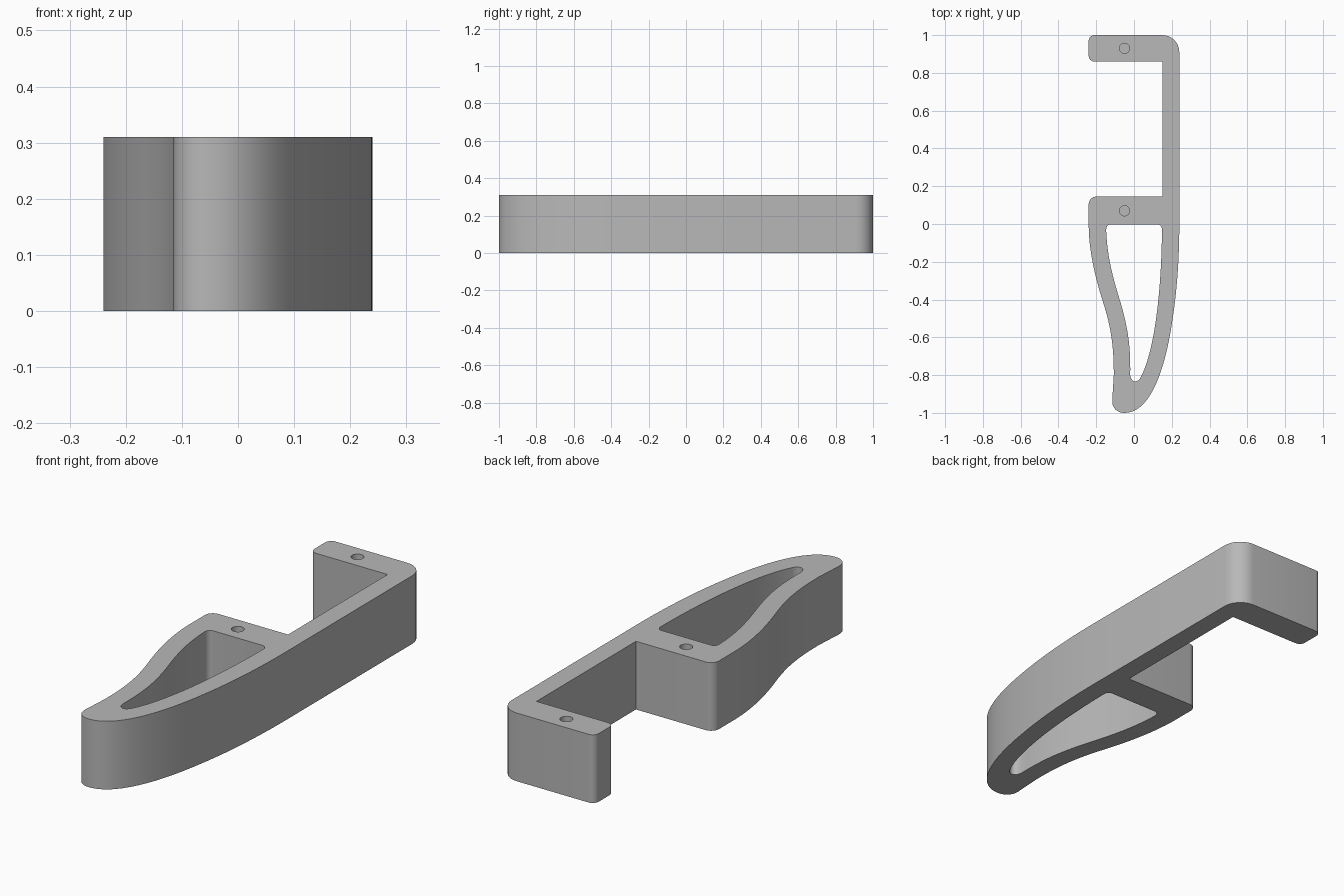
import bpy, bmesh, math
from mathutils import Vector
from mathutils.geometry import interpolate_bezier

if "Cube" in bpy.data.objects:
    bpy.data.objects.remove(bpy.data.objects["Cube"], do_unlink=True)

HEIGHT = 0.31

grey = bpy.data.materials.new("plain grey")
grey.use_nodes = True
colour = (0.48, 0.48, 0.48, 1)
grey.diffuse_color = colour
grey.node_tree.nodes["Principled BSDF"].inputs["Base Color"].default_value = colour


def bez(a, b, c, d, n=14):
    return [p.to_2d() for p in interpolate_bezier(*(Vector((*q, 0)) for q in (a, b, c, d)), n)]


def arc(x, y, r, start, end, n=8):
    angles = [math.radians(start + (end - start) * i / n) for i in range(n + 1)]
    return [Vector((x + r * math.cos(t), y + r * math.sin(t))) for t in angles]


def add_loop(bm, points):
    """Closed edge loop, skipping repeated points."""
    kept = []
    for p in points:
        if not kept or (p - kept[-1]).length > 1e-4:
            kept.append(p)
    if (kept[0] - kept[-1]).length < 1e-4:
        kept.pop()
    verts = [bm.verts.new((p.x, p.y, 0)) for p in kept]
    return [bm.edges.new((v, verts[i - 1])) for i, v in enumerate(verts)]


# Outer outline: upper arm, spine, lower lug and tapered handle
outline = (
    arc(0.15, 0.91, 0.09, 0, 90)
    + arc(-0.21, 0.97, 0.03, 90, 180)
    + arc(-0.21, 0.89, 0.03, 180, 270)
    + [Vector((0.15, 0.86)), Vector((0.15, 0.145))]
    + arc(-0.2, 0.105, 0.04, 90, 180)
    + bez((-0.24, 0), (-0.24, -0.15), (-0.2, -0.3), (-0.165, -0.41))
    + bez((-0.165, -0.41), (-0.12, -0.55), (-0.107, -0.65), (-0.107, -0.8))
    + bez((-0.115, -0.93), (-0.118, -0.975), (-0.09, -1), (-0.05, -1))
    + bez((-0.05, -1), (0.09, -1), (0.165, -0.76), (0.2, -0.53), 22)
    + bez((0.2, -0.53), (0.227, -0.37), (0.24, -0.18), (0.24, 0))
)

# Teardrop window inside the handle
window = (
    arc(0.123, -0.027, 0.025, 0, 90)
    + arc(-0.122, -0.027, 0.025, 90, 180)
    + bez((-0.147, -0.04), (-0.14, -0.2), (-0.1, -0.32), (-0.07, -0.42))
    + bez((-0.07, -0.42), (-0.03, -0.56), (-0.018, -0.65), (-0.02, -0.8))
    + bez((-0.02, -0.8), (-0.015, -0.84), (0.02, -0.845), (0.036, -0.81))
    + bez((0.036, -0.81), (0.11, -0.67), (0.145, -0.35), (0.148, -0.04), 22)
)

# Bracket body: filled profile extruded upward
bm = bmesh.new()
edges = add_loop(bm, outline) + add_loop(bm, window)
bmesh.ops.triangle_fill(bm, use_beauty=True, use_dissolve=False, edges=edges, normal=(0, 0, 1))
top = bmesh.ops.extrude_face_region(bm, geom=bm.faces[:], use_keep_orig=True)
bmesh.ops.translate(bm, vec=(0, 0, HEIGHT),
                    verts=[g for g in top["geom"] if isinstance(g, bmesh.types.BMVert)])
bmesh.ops.recalc_face_normals(bm, faces=bm.faces[:])
mesh = bpy.data.meshes.new("bracket_body")
bm.to_mesh(mesh)
bm.free()
mesh.materials.append(grey)
body = bpy.data.objects.new("bracket_body", mesh)
bpy.context.collection.objects.link(body)
bpy.context.view_layer.objects.active = body

# Blind screw holes in the arm and the lug
for y in (0.93, 0.07):
    bpy.ops.mesh.primitive_cylinder_add(vertices=24, radius=0.027, depth=0.3,
                                        location=(-0.05, y, HEIGHT))
    cutter = bpy.context.object
    cutter.name = "screw_hole_cutter"
    cutter.hide_render = True
    cutter.data.materials.append(grey)
    bpy.context.view_layer.objects.active = body
    cut = body.modifiers.new("screw_hole", "BOOLEAN")
    cut.operation = "DIFFERENCE"
    cut.solver = "EXACT"
    cut.object = cutter
    bpy.ops.object.modifier_apply(modifier=cut.name)
    bpy.data.objects.remove(cutter, do_unlink=True)

# Smooth curved walls, crisp rims
bpy.ops.object.select_all(action="DESELECT")
body.select_set(True)
bpy.context.view_layer.objects.active = body
bpy.ops.object.shade_smooth_by_angle(angle=math.radians(30))
